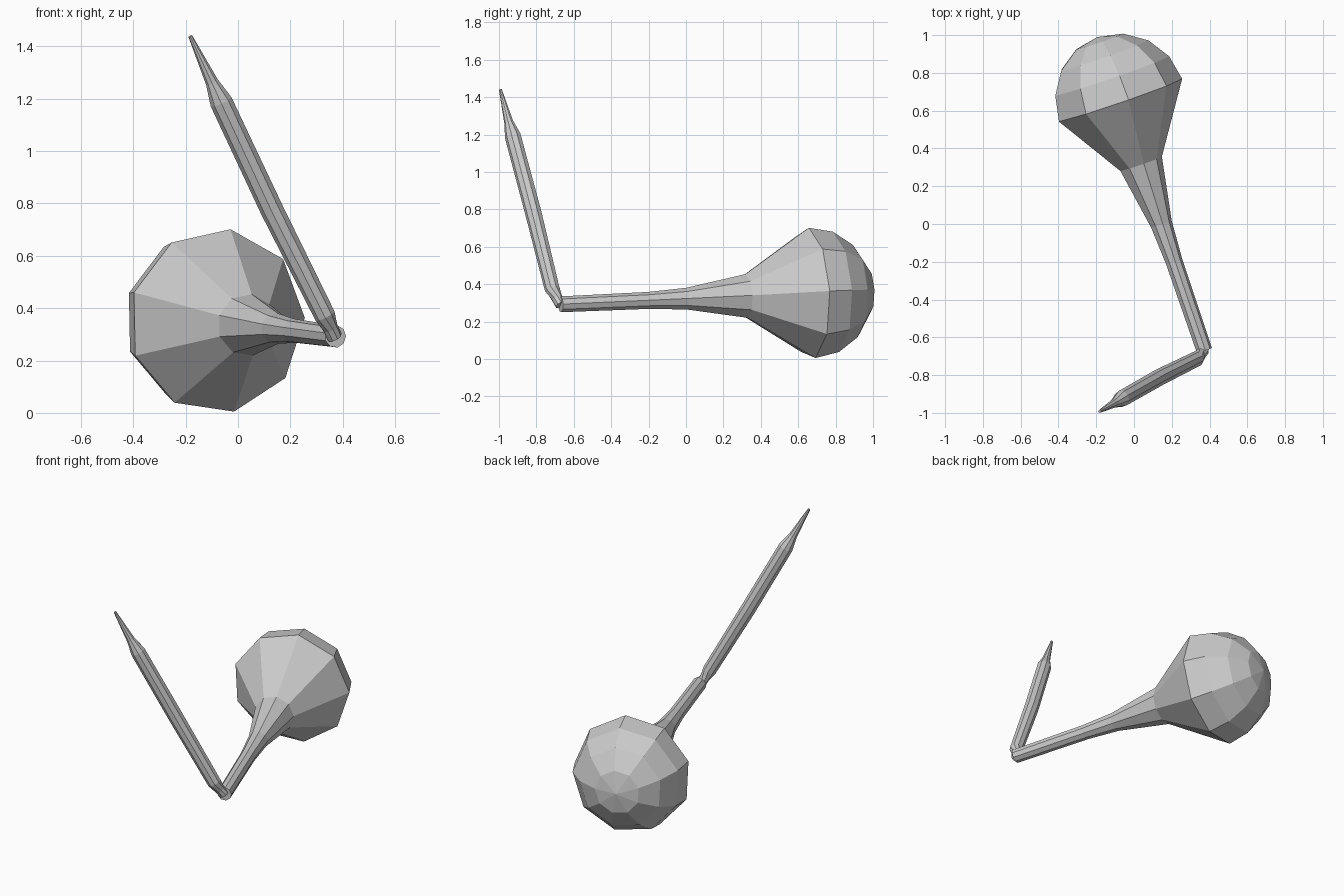
import bpy, bmesh
from math import sin, cos, radians
from mathutils import Vector

if "Cube" in bpy.data.objects:
    bpy.data.objects.remove(bpy.data.objects["Cube"])


def skin_rings(name, rings, sides, phase=0.0):
    """Skin a closed, flat-shaded tube through (centre, radius) rings."""
    bm = bmesh.new()
    centres = [Vector(c) for c, r in rings]
    loops = []
    for i, (c, r) in enumerate(rings):
        d = (centres[min(i + 1, len(rings) - 1)] - centres[max(i - 1, 0)]).normalized()
        u = d.cross(Vector((0, 0, 1))).normalized()
        v = u.cross(d)
        if r == 0:
            loops.append([bm.verts.new(c)])
            continue
        angles = [radians(phase + 360 * k / sides) for k in range(sides)]
        loops.append([bm.verts.new(centres[i] + (u * cos(a) + v * sin(a)) * r) for a in angles])
    for a, b in zip(loops, loops[1:]):
        for k in range(sides):
            n = (k + 1) % sides
            if len(b) == 1:
                bm.faces.new((a[k], a[n], b[0]))
            else:
                bm.faces.new((a[k], a[n], b[n], b[k]))
    for loop in (loops[0], loops[-1]):
        if len(loop) > 1:
            bm.faces.new(loop)
    bmesh.ops.recalc_face_normals(bm, faces=bm.faces)
    mesh = bpy.data.meshes.new(name)
    bm.to_mesh(mesh)
    bm.free()
    obj = bpy.data.objects.new(name, mesh)
    bpy.context.collection.objects.link(obj)
    return obj


# Flared stem ending in a nine-sided domed head
start = Vector((0.372, -0.67, 0.292))
head = Vector((-0.08, 0.655, 0.351))
length = (head - start).length
axis = (head - start).normalized()
R = 0.354
profile = [(0, 0.043), (0.497, 0.046), (0.708, 0.059), (1.045, 0.119), (length, R)]
for elevation in (22.5, 45, 67.5):
    e = radians(elevation)
    profile.append((length + R * sin(e), R * cos(e)))
profile.append((length + R, 0))
skin_rings("bulb_and_stem", [(start + axis * t, r) for t, r in profile], 9, 2)

# Thin, slightly bowed handle: pinched joint, shaft and concave pointed tip
handle = [
    ((0.368, -0.670, 0.290), 0.030),
    ((0.352, -0.690, 0.325), 0.030),
    ((0.332, -0.714, 0.372), 0.041),
    ((0.128, -0.815, 0.780), 0.045),
    ((-0.065, -0.925, 1.190), 0.044),
    ((-0.100, -0.947, 1.265), 0.025),
    ((-0.182, -0.992, 1.439), 0.008),
]
skin_rings("pointed_handle", handle, 9, 10)
